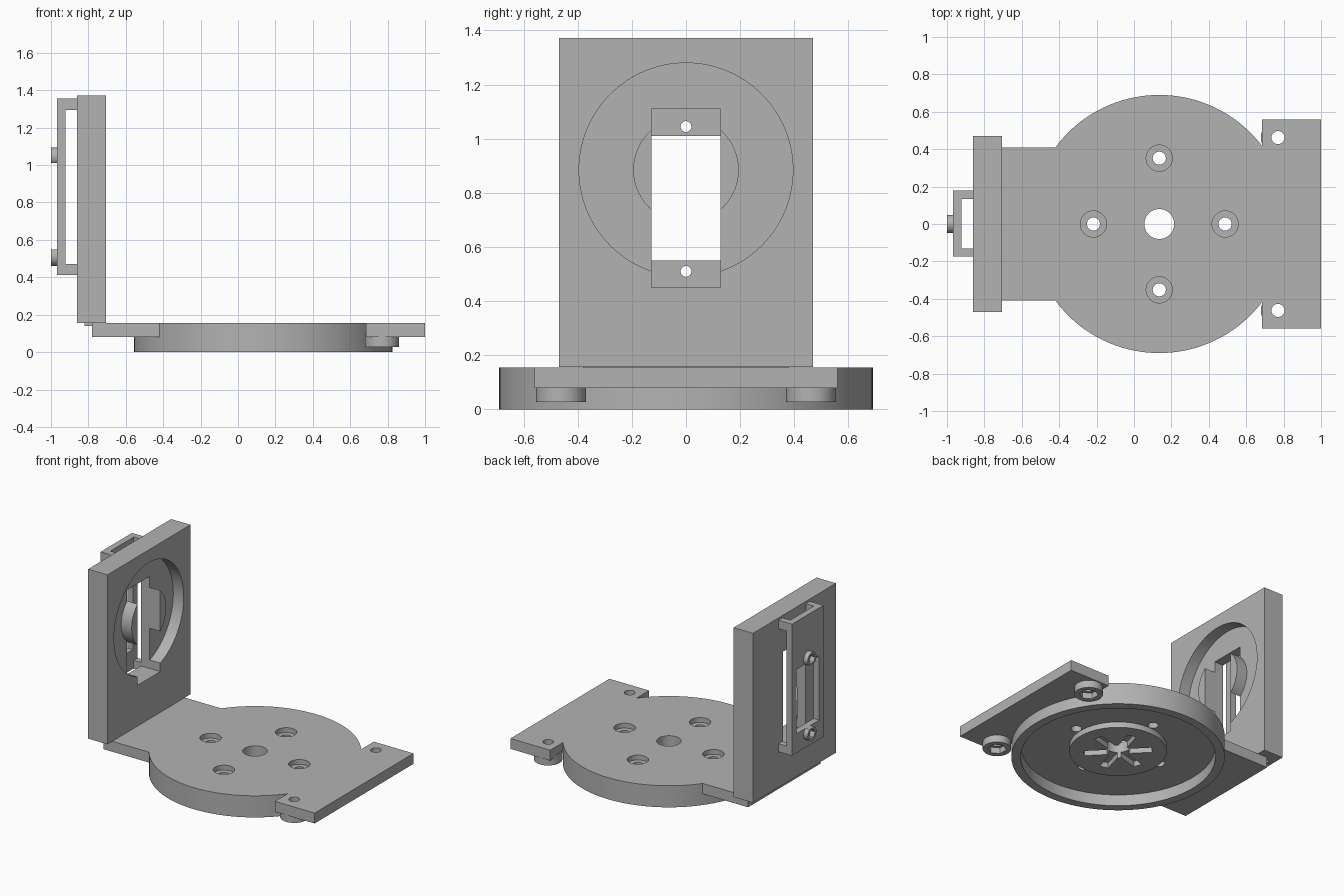
import bpy, math
from mathutils import Matrix, Vector

if "Cube" in bpy.data.objects:
    bpy.data.objects.remove(bpy.data.objects["Cube"], do_unlink=True)

grey = bpy.data.materials.new("plain grey")
grey.use_nodes = True
COLOUR = (0.45, 0.45, 0.45, 1)
grey.diffuse_color = COLOUR
grey.node_tree.nodes["Principled BSDF"].inputs["Base Color"].default_value = COLOUR


def box(name, x, y, z, turn=0, pivot=(0, 0)):
    """Box from (min, max) ranges, optionally turned about a vertical axis."""
    bpy.ops.mesh.primitive_cube_add(size=1)
    ob = bpy.context.object
    ob.name = name
    centre = Vector([(r[0] + r[1]) / 2 for r in (x, y, z)])
    size = [r[1] - r[0] for r in (x, y, z)]
    p = Vector((pivot[0], pivot[1], 0))
    ob.data.transform(Matrix.Translation(p) @ Matrix.Rotation(turn, 4, 'Z')
                      @ Matrix.Translation(centre) @ Matrix.Diagonal((*size, 1)))
    ob.data.materials.append(grey)
    return ob


def rod(name, axis, a, b, span, r, sides=96):
    """Cylinder along X or Z; a, b are the centre on the other two axes."""
    bpy.ops.mesh.primitive_cylinder_add(vertices=sides, radius=r, depth=span[1] - span[0])
    ob = bpy.context.object
    ob.name = name
    mid = sum(span) / 2
    if axis == 'X':
        ob.data.transform(Matrix.Translation((mid, a, b)) @ Matrix.Rotation(math.pi / 2, 4, 'Y'))
    else:
        ob.data.transform(Matrix.Translation((a, b, mid)))
    ob.data.materials.append(grey)
    return ob


def combine(target, others, operation):
    """Apply booleans and remove the helper solids."""
    for other in others:
        other.hide_render = True
        mod = target.modifiers.new("bool", 'BOOLEAN')
        mod.operation, mod.solver, mod.object = operation, 'EXACT', other
        bpy.context.view_layer.objects.active = target
        bpy.ops.object.modifier_apply(modifier=mod.name)
        bpy.data.objects.remove(other, do_unlink=True)
    return target


def cut(target, *others):
    return combine(target, others, 'DIFFERENCE')


def join(target, *others):
    return combine(target, others, 'UNION')


CX = 0.135                  # turntable centre
UNDER, TOP = 0.08, 0.155    # plate thickness

# Base: round table hollow underneath, with arm and wide foot
base = rod("base_plate", 'Z', CX, 0, (0, TOP), 0.69, 128)
cut(base, rod("hollow", 'Z', CX, 0, (-0.1, UNDER), 0.63, 128))
join(base,
     box("arm", (-0.78, 0), (-0.41, 0.41), (UNDER, TOP)),
     box("foot", (0.685, 1), (-0.56, 0.56), (UNDER, TOP)),
     box("foot_bridge", (0.3, 0.7), (-0.4, 0.4), (UNDER, TOP)))

# Raised hub underneath with a star-shaped socket
hub = rod("hub", 'Z', CX, 0, (0.04, 0.1), 0.315)
for i in range(6):
    cut(hub, box("slot", (0, 0.22), (-0.03, 0.03), (0, 0.085),
                 i * math.pi / 3 + 0.25, (CX, 0)))
cut(hub, rod("socket", 'Z', CX, 0, (0, 0.085), 0.08))
join(base, hub)
cut(base, rod("centre_hole", 'Z', CX, 0, (-0.1, 0.3), 0.08, 64))

# Four counterbored screw holes
for i in range(4):
    x = CX + 0.352 * math.cos(i * math.pi / 2)
    y = 0.352 * math.sin(i * math.pi / 2)
    cut(base, rod("hole", 'Z', x, y, (-0.1, 0.3), 0.035, 48),
        rod("counterbore", 'Z', x, y, (0.12, 0.3), 0.07, 48))

# Foot bosses with hexagonal nut pockets
for s in (-1, 1):
    join(base, rod("nut_boss", 'Z', 0.77, s * 0.462, (0.028, 0.1), 0.092, 64))
    cut(base, rod("hole", 'Z', 0.77, s * 0.462, (-0.1, 0.3), 0.035, 48),
        rod("nut_pocket", 'Z', 0.77, s * 0.462, (-0.1, 0.07), 0.062, 6))

# Upright wall: round recess, flush centre boss, window
CZ = 0.885
wall = box("upright_wall", (-0.86, -0.707), (-0.47, 0.47), (0.157, 1.372))
ring = rod("recess", 'X', 0, CZ, (-0.79, -0.6), 0.395, 128)
cut(ring, rod("core", 'X', 0, CZ, (-0.9, -0.5), 0.195))
cut(wall, ring, box("window", (-1, -0.5), (-0.128, 0.128), (0.45, 1.11)))
box("wall_key", (-0.82, -0.72), (-0.38, 0.38), (0.14, 0.16))

# Rear bracket: plate on four corner legs, with nut bosses
bracket = box("rear_bracket", (-0.967, -0.922), (-0.175, 0.18), (0.412, 1.355))
for y in ((-0.175, -0.13), (0.135, 0.18)):
    for z in ((0.412, 0.47), (1.295, 1.355)):
        join(bracket, box("leg", (-0.95, -0.86), y, z))
for z in (0.51, 1.045):
    join(bracket, rod("rear_boss", 'X', 0, z, (-1, -0.95), 0.049, 48))
    cut(bracket, rod("hole", 'X', 0, z, (-1.1, -0.8), 0.02, 32),
        rod("nut_pocket", 'X', 0, z, (-1.1, -0.965), 0.035, 6))
cut(bracket, box("window", (-1.1, -0.8), (-0.128, 0.128), (0.55, 1.01)))

# Smooth curved faces, keep hard edges
for ob in (base, wall, bracket):
    bpy.ops.object.select_all(action='DESELECT')
    ob.select_set(True)
    bpy.context.view_layer.objects.active = ob
    bpy.ops.object.shade_smooth_by_angle(angle=math.radians(30))
